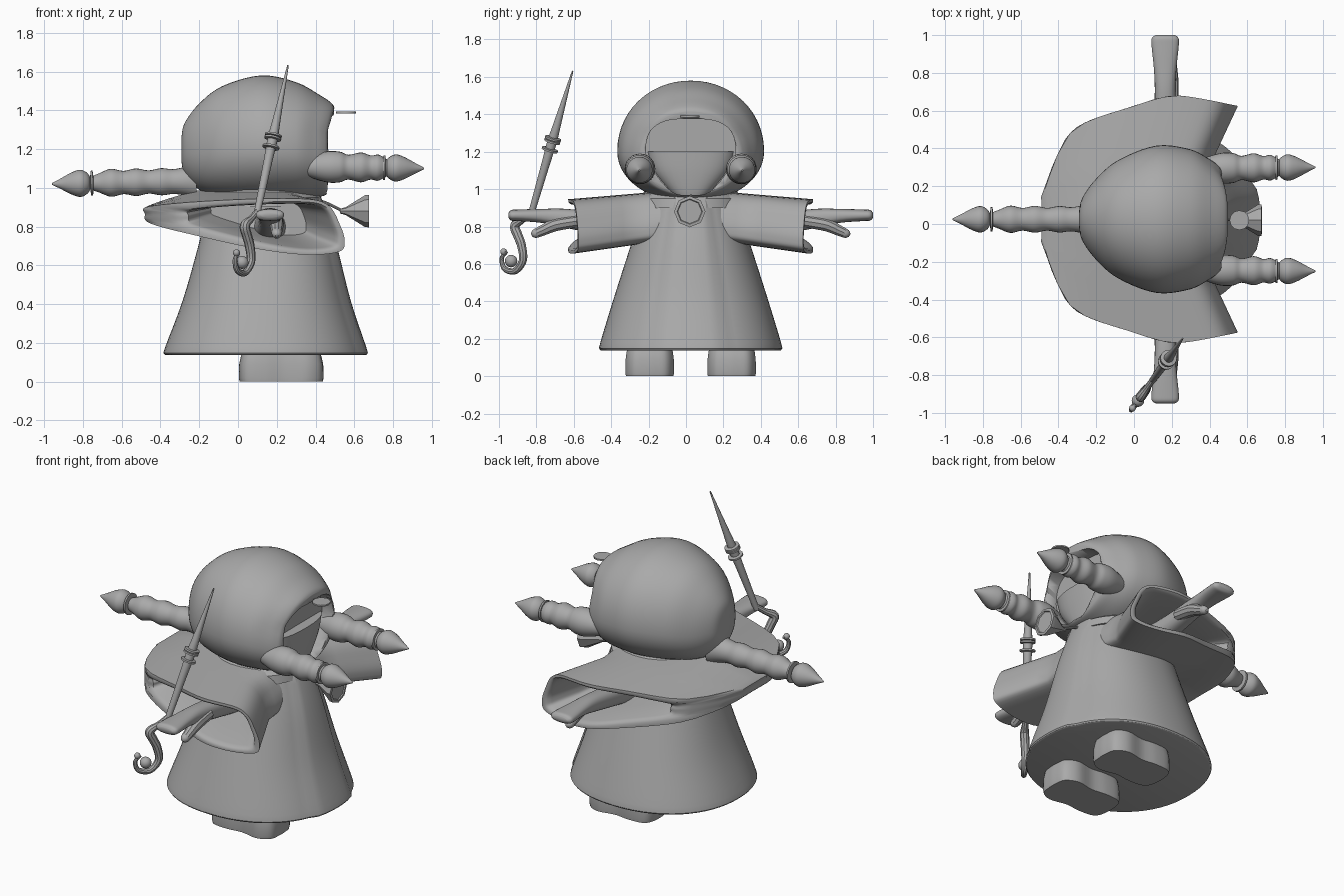
import bpy, bmesh, math
from mathutils import Vector

cube = bpy.data.objects.get("Cube")
if cube:
    bpy.data.objects.remove(cube)

MID = 0.025  # symmetry plane of the figure

grey = bpy.data.materials.new("plain grey")
grey.use_nodes = True
grey.diffuse_color = (0.4, 0.4, 0.4, 1)
grey.node_tree.nodes["Principled BSDF"].inputs["Base Color"].default_value = (0.4, 0.4, 0.4, 1)


def smooth(obj, angle=35):
    bpy.ops.object.select_all(action="DESELECT")
    obj.select_set(True)
    bpy.context.view_layer.objects.active = obj
    bpy.ops.object.shade_smooth_by_angle(angle=math.radians(angle))


def loft(name, rings, angle=35):
    """Skin closed rings of equal length and cap both ends."""
    bm = bmesh.new()
    loops = [[bm.verts.new(p) for p in ring] for ring in rings]
    n = len(loops[0])
    for a, b in zip(loops, loops[1:]):
        for i in range(n):
            j = (i + 1) % n
            bm.faces.new((a[i], a[j], b[j], b[i]))
    bm.faces.new(loops[0])
    bm.faces.new(loops[-1])
    bmesh.ops.recalc_face_normals(bm, faces=bm.faces)
    mesh = bpy.data.meshes.new(name)
    bm.to_mesh(mesh)
    bm.free()
    obj = bpy.data.objects.new(name, mesh)
    bpy.context.collection.objects.link(obj)
    mesh.materials.append(grey)
    smooth(obj, angle)
    return obj


def spline(rows, steps=5, closed=False):
    """Catmull-Rom interpolation through rows of numbers."""
    rows = [Vector(r) for r in rows]
    n, out = len(rows), []
    pick = (lambda i: rows[i % n]) if closed else (lambda i: rows[max(0, min(n - 1, i))])
    for i in range(n if closed else n - 1):
        a, b, c, d = (pick(i + k) for k in (-1, 0, 1, 2))
        for s in range(steps):
            t = s / steps
            out.append(0.5 * (2 * b + (c - a) * t + (2 * a - 5 * b + 4 * c - d) * t * t
                              + (3 * b - a - 3 * c + d) * t ** 3))
    return out if closed else out + [rows[-1]]


def oval(n, power=2.0):
    """Unit superellipse."""
    pts = []
    for i in range(n):
        a = math.tau * i / n
        c, s = math.cos(a), math.sin(a)
        pts.append((math.copysign(abs(c) ** (2 / power), c), math.copysign(abs(s) ** (2 / power), s)))
    return pts


def clamp(v):
    return max(0, min(1, v))


def lathe(name, start, end, profile, n=24):
    """Turn (distance, radius) pairs about the line from start towards end."""
    start = Vector(start)
    turn = (Vector(end) - start).to_track_quat("Z", "Y")
    return loft(name, [[start + turn @ Vector((c * r, s * r, d)) for c, s in oval(n)]
                       for d, r in profile])


def ball(name, centre, radius):
    bpy.ops.mesh.primitive_uv_sphere_add(segments=32, ring_count=20, radius=radius, location=centre)
    obj = bpy.context.object
    obj.name = name
    obj.data.materials.append(grey)
    smooth(obj)


def tube(name, points, radii):
    curve = bpy.data.curves.new(name, "CURVE")
    curve.dimensions = "3D"
    curve.bevel_depth = 1
    curve.bevel_resolution = 3
    curve.use_fill_caps = True
    path = spline([(*p, r) for p, r in zip(points, radii)], 6)
    line = curve.splines.new("POLY")
    line.points.add(len(path) - 1)
    for point, v in zip(line.points, path):
        point.co = (*v[:3], 1)
        point.radius = v[3]
    obj = bpy.data.objects.new(name, curve)
    bpy.context.collection.objects.link(obj)
    curve.materials.append(grey)
    bpy.ops.object.select_all(action="DESELECT")
    obj.select_set(True)
    bpy.context.view_layer.objects.active = obj
    bpy.ops.object.convert(target="MESH")
    smooth(bpy.context.object)


# Robe: flared bell with a raised front panel; rows are z, centre x, half depth, half width
robe_rows = [(0.137, 0.135, 0.505, 0.478), (0.145, 0.135, 0.517, 0.487), (0.18, 0.135, 0.51, 0.483),
             (0.42, 0.14, 0.425, 0.41), (0.7, 0.145, 0.35, 0.32), (0.85, 0.14, 0.31, 0.27),
             (0.96, 0.14, 0.27, 0.24)]
loft("robe", [[(cx + c * rx + (0.016 if c > 0 and abs(s) < 0.36 else 0), MID + s * ry, z)
               for c, s in oval(64, 2.2)] for z, cx, rx, ry in spline(robe_rows, 4)], 30)

# Cape with wide hollow sleeves: one slanted drop section swept from cuff to cuff
drop = spline([(-0.48, 0.865), (-0.455, 0.905), (-0.1, 0.935), (0.3, 0.945), (0.46, 0.915), (0.53, 0.8),
               (0.55, 0.72), (0.52, 0.67), (0.35, 0.655), (0.1, 0.685), (-0.2, 0.75), (-0.45, 0.815)],
              5, closed=True)
reach = spline([(-0.48, 0.12), (-0.42, 0.31), (-0.3, 0.49), (0.0, 0.6), (0.17, 0.65), (0.3, 0.648),
                (0.55, 0.6)], 5)


def reach_at(x):
    x = max(-0.48, min(0.55, x))
    for (x0, y0), (x1, y1) in zip(reach, reach[1:]):
        if x <= x1:
            return y0 + (y1 - y0) * (x - x0) / (x1 - x0)
    return reach[-1][1]


def cape_ring(t, size):
    front = 0.41 + 0.14 * max(0, (abs(t) - 0.5) / 0.5)
    ring = []
    for x, z in drop:
        x, z = 0.4 + (x - 0.4) * size, 0.8 + (z - 0.8) * (0.2 + 0.8 * size)
        lift = (1 - abs(t)) * clamp((x + 0.48) / 0.3) * (0.09 - 0.035 * clamp((z - 0.8) / 0.1))
        ring.append((-0.48 + (x + 0.48) * (front + 0.48) / 1.03, MID + t * reach_at(x), z + lift))
    return ring


hollow = [(0.45, 0.55), (0.7, 0.65), (0.95, 0.74), (0.985, 0.78), (1, 0.86), (1, 0.95)]
sweep = [(-t, s) for t, s in hollow] + [(i / 10, 1) for i in range(-10, 11)] + hollow[::-1]
loft("cape_and_sleeves", [cape_ring(t, s) for t, s in sweep], 45)

# Collar under the head
lathe("collar", (0.14, MID, 0.9), (0.14, MID, 1.1), [(0, 0.3), (0.05, 0.29), (0.07, 0.26), (0.1, 0.24)], 48)

# Hood of hair, widest below the middle; rows are x, half width, bottom z, top z
hood_rows = [(-0.292, 0.03, 1.14, 1.26), (-0.275, 0.11, 1.07, 1.335), (-0.2, 0.215, 0.99, 1.435),
             (-0.08, 0.315, 0.95, 1.525), (0.12, 0.39, 0.93, 1.58), (0.3, 0.37, 0.935, 1.545),
             (0.42, 0.32, 0.95, 1.48), (0.48, 0.285, 0.96, 1.44), (0.497, 0.26, 0.975, 1.415)]


def hood_ring(x, w, lo, hi):
    ring = []
    for c, s in oval(56, 2.05):
        middle = lo + (hi - lo) * 0.42
        z = middle + s * ((hi - middle) if s > 0 else (middle - lo))
        dent = 0.035 * clamp((x - 0.3) / 0.18) * clamp((1.41 - z) / 0.12)
        ring.append((x - dent, MID + c * w, z))
    return ring


hood = loft("hair_hood", [hood_ring(*row) for row in spline(hood_rows, 5)], 45)

# Face opening cut into the hood
arch = spline([(0, 0.97), (0.1, 0.985), (0.2, 1.1), (0.24, 1.2), (0.215, 1.31), (0.13, 1.365),
               (0, 1.375), (-0.13, 1.365), (-0.215, 1.31), (-0.24, 1.2), (-0.2, 1.1), (-0.1, 0.985)],
              4, closed=True)
cutter = loft("face_cutter", [[(x, MID + y, z) for y, z in arch] for x in (0.39, 0.7)])
cutter.hide_render = True
cutter.hide_viewport = True
cut = hood.modifiers.new("face opening", "BOOLEAN")
cut.object = cutter
cut.operation = "DIFFERENCE"
cut.solver = "EXACT"

# Face: lower half bulges forward and stops at a straight brow line
face_rows = [(0.95, 0.425, 0.08), (1.0, 0.437, 0.13), (1.1, 0.448, 0.21), (1.2, 0.452, 0.245)]
loft("face", [[(0.33 + max(c, 0) * (front - 0.33), MID + s * w, z) for c, s in oval(32, 2.6)]
              for z, front, w in spline(face_rows, 4)])

# Braids: beads, tie ring and pointed tuft
front_braid = spline([(-0.12, 0.02), (0, 0.055), (0.09, 0.08), (0.155, 0.079), (0.2, 0.064), (0.265, 0.077),
                      (0.315, 0.062), (0.355, 0.067), (0.405, 0.04)], 5)
back_braid = spline([(0, 0.095), (0.06, 0.074), (0.12, 0.064), (0.18, 0.07), (0.245, 0.06), (0.31, 0.071),
                     (0.375, 0.06), (0.44, 0.072), (0.5, 0.05), (0.54, 0.035)], 5)
tuft = spline([(0, 0.032), (0.015, 0.054), (0.05, 0.07), (0.095, 0.057), (0.15, 0.028), (0.197, 0.004)], 4)
ring_profile = [(0, 0.03), (0.004, 0.064), (0.014, 0.064), (0.018, 0.03)]


def braid(name, start, end, beads, ring_at):
    lathe(name, start, end, beads)
    direction = (Vector(end) - Vector(start)).normalized()
    for part, profile, offset in (("tie", ring_profile, 0), ("tuft", tuft, 0.018)):
        base = Vector(start) + direction * (ring_at + offset)
        lathe(name + "_" + part, base, base + direction, profile)


for side, label in ((1, "far"), (-1, "near")):
    y = MID + side * 0.27
    braid(label + "_front_braid", (0.37, y, 1.11), (0.96, y + side * 0.005, 1.1), front_braid, 0.375)

    # Arms, flat hands and thumbs
    arm_rows = [(0.22, 0.79, 0.085, 0.08), (0.5, 0.82, 0.062, 0.06), (0.68, 0.845, 0.055, 0.05),
                (0.8, 0.857, 0.06, 0.037), (0.92, 0.86, 0.072, 0.031), (0.96, 0.86, 0.07, 0.028),
                (0.975, 0.86, 0.05, 0.012)]
    loft(label + "_arm", [[(0.165 + c * rx, MID + side * y, z + s * rz) for c, s in oval(24, 2.4)]
                          for y, z, rx, rz in spline(arm_rows, 4)])
    tube(label + "_thumb", [(0.2, MID + side * y, z) for y, z in
                            ((0.6, 0.83), (0.72, 0.81), (0.79, 0.78), (0.835, 0.76), (0.85, 0.752))],
         (0.035, 0.036, 0.03, 0.024, 0.008))

    # Shoes with a waisted sole
    half = [(0.008, 0.05), (0.04, 0.11), (0.14, 0.122), (0.24, 0.112), (0.35, 0.13), (0.425, 0.095), (0.44, 0.03)]
    sole = spline(half + [(x, -w) for x, w in half[::-1]], 4, closed=True)
    loft(label + "_shoe", [[(0.22 + (x - 0.22) * s, MID + side * 0.219 + w * s, z) for x, w in sole]
                           for z, s in ((0, 0.98), (0.02, 1), (0.09, 0.99), (0.13, 0.95), (0.18, 0.85))])

braid("back_braid", (-0.215, MID, 1.035), (-0.97, MID, 1.02), back_braid, 0.53)

# Flat round hair clip above the face
lathe("hair_clip", (0.558, MID - 0.005, 1.384), (0.558, MID - 0.005, 1.5), [(0, 0.052), (0.009, 0.052)], 12)

# Pendant: eight-sided horn on a cord
horn = [(0, 0.012), (0.03, 0.02), (0.13, 0.082), (0.15, 0.084), (0.152, 0.068), (0.146, 0.064)]
lathe("pendant", (0.525, MID - 0.005, 0.88), (1, MID - 0.005, 0.88), horn, 8)
tube("pendant_cord", [(0.4, MID, 0.94), (0.46, MID, 0.92), (0.54, MID, 0.88)], (0.008, 0.008, 0.008))


# Wand, leaning in one upright plane
def wand_point(y, z):
    return Vector((0.255 + 0.72 * (y + 0.61), y, z))


tip, grip = wand_point(-0.605, 1.635), wand_point(-0.83, 0.86)
lathe("wand_shaft", grip, tip, [(0, 0.017), (0.3, 0.023), (0.42, 0.027), (0.5, 0.022), (0.82, 0.004)], 16)
for k, at in enumerate((0.362, 0.41, 0.425)):
    base = grip.lerp(tip, at / 0.82)
    lathe("wand_ring_%d" % (k + 1), base, tip, [(0, 0.02), (0.004, 0.044), (0.014, 0.044), (0.018, 0.02)], 20)
curl = [(-0.825, 0.88), (-0.87, 0.84), (-0.915, 0.805), (-0.9, 0.755), (-0.88, 0.7), (-0.872, 0.62),
        (-0.915, 0.562), (-0.97, 0.575), (-0.985, 0.63), (-0.96, 0.665)]
tube("wand_curl", [wand_point(*p) for p in curl],
     (0.016, 0.018, 0.026, 0.026, 0.025, 0.022, 0.018, 0.015, 0.012, 0.01))
ball("wand_bead", wand_point(-0.935, 0.615), 0.033)
ball("wand_curl_end", wand_point(-0.975, 0.665), 0.018)
